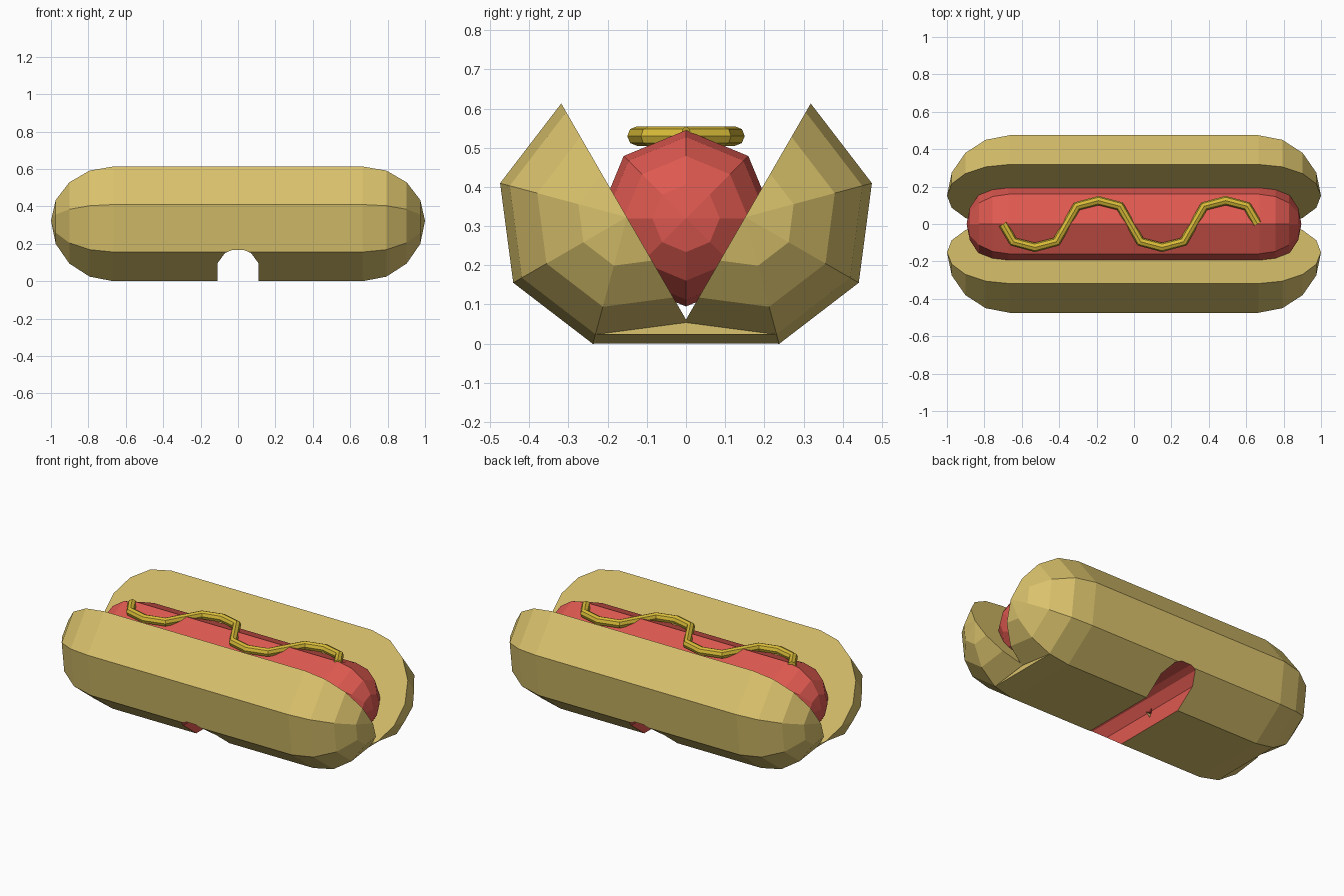
import bpy, bmesh, math
from mathutils import Vector

if "Cube" in bpy.data.objects:
    bpy.data.objects.remove(bpy.data.objects["Cube"], do_unlink=True)


def material(name, rgb):
    m = bpy.data.materials.new(name)
    m.use_nodes = True
    m.diffuse_color = (*rgb, 1)
    m.node_tree.nodes["Principled BSDF"].inputs["Base Color"].default_value = (*rgb, 1)
    return m


BUN = material("bun_tan", (0.70, 0.54, 0.15))
RED = material("sausage_red", (0.73, 0.10, 0.08))
MUSTARD = material("mustard_yellow", (0.69, 0.50, 0.04))


def make_object(name, bm, mats):
    bmesh.ops.recalc_face_normals(bm, faces=bm.faces)
    mesh = bpy.data.meshes.new(name)
    bm.to_mesh(mesh)
    bm.free()
    for m in mats:
        mesh.materials.append(m)
    ob = bpy.data.objects.new(name, mesh)
    bpy.context.collection.objects.link(ob)
    return ob


def capsule(half, radius, cy, cz, start):
    """Eight-sided capsule along x with faceted round ends."""
    bm = bmesh.new()
    steps = [math.radians(22.5 * i) for i in range(4)]
    stations = [(half + radius * math.sin(a), radius * math.cos(a)) for a in steps]
    stations = [(-x, r) for x, r in reversed(stations)] + stations
    rings = []
    for x, r in stations:
        angles = [math.radians(start + 45 * k) for k in range(8)]
        rings.append([bm.verts.new((x, cy + r * math.cos(a), cz + r * math.sin(a)))
                      for a in angles])
    for a, b in zip(rings, rings[1:]):
        for k in range(8):
            n = (k + 1) % 8
            bm.faces.new((a[k], a[n], b[n], b[k]))
    for ring, side in ((rings[0], -1), (rings[-1], 1)):
        pole = bm.verts.new((side * (half + radius), cy, cz))
        for k in range(8):
            bm.faces.new((ring[k], ring[(k + 1) % 8], pole))
    return bm


parts = []

# Bun halves: capsules sliced by a plane leaning 60 degrees
for name, s in (("bun_back", 1), ("bun_front", -1)):
    cy, cz = s * 0.151, 0.323
    bm = capsule(0.665, 0.335, cy, cz, 60 if s > 0 else 120)
    normal = Vector((0, s * math.sin(math.radians(60)), -0.5))
    bmesh.ops.bisect_plane(bm, geom=bm.verts[:] + bm.edges[:] + bm.faces[:], dist=0.0005,
                           plane_co=(0, cy, cz), plane_no=normal, clear_inner=True)
    bmesh.ops.holes_fill(bm, edges=[e for e in bm.edges if e.is_boundary], sides=0)
    parts.append(make_object(name, bm, [BUN, RED]))

# Flat base joining the halves
bm = bmesh.new()
for x in (-1, 1):
    for px, y, z in ((0.665, 0.238, 0), (0.79, 0.231, 0.024)):
        for s in (-1, 1):
            bm.verts.new((x * px, s * y, z))
        bm.verts.new((x * px, 0, 0.055))
bmesh.ops.convex_hull(bm, input=bm.verts)
parts.append(make_object("bun_base", bm, [BUN, RED]))

# Sausage
parts.append(make_object("sausage", capsule(0.67, 0.225, 0, 0.32, 90), [RED, RED]))

# Arched tunnel through the underside, lined in red
arch = [(0.11, -0.1), (0.11, 0.095), (0.07, 0.15), (0.03, 0.167)]
outline = arch + [(-x, z) for x, z in reversed(arch)]
bm = bmesh.new()
face = bm.faces.new([bm.verts.new((x, -0.7, z)) for x, z in outline])
new = bmesh.ops.extrude_face_region(bm, geom=[face])["geom"]
bmesh.ops.translate(bm, vec=(0, 1.4, 0), verts=[v for v in new if isinstance(v, bmesh.types.BMVert)])
for f in bm.faces:
    f.material_index = 1
cutter = make_object("tunnel_cutter", bm, [BUN, RED])
cutter.hide_render = True
for ob in parts:
    mod = ob.modifiers.new("tunnel", "BOOLEAN")
    mod.operation = "DIFFERENCE"
    mod.solver = "EXACT"
    mod.object = cutter
    bpy.context.view_layer.objects.active = ob
    bpy.ops.object.modifier_apply(modifier=mod.name)
bpy.data.objects.remove(cutter, do_unlink=True)

# Mustard squiggle: four half waves swept with an octagon
path = []
for i in range(4):
    x, s = -0.7 + 0.34 * i, (-1) ** (i + 1)
    if i == 0:
        path.append((x, 0))
    path += [(x + dx, s * y) for dx, y in ((0.055, 0.095), (0.17, 0.125), (0.285, 0.095))]
path.append((0.66, 0))
curve = bpy.data.curves.new("mustard", "CURVE")
curve.dimensions = "3D"
curve.bevel_depth = 0.025
curve.bevel_resolution = 2
curve.use_fill_caps = True
spline = curve.splines.new("POLY")
spline.points.add(len(path) - 1)
for p, (x, y) in zip(spline.points, path):
    p.co = (x, y, 0.53, 1)
spline.use_smooth = False
curve.materials.append(MUSTARD)
mustard = bpy.data.objects.new("mustard", curve)
bpy.context.collection.objects.link(mustard)
